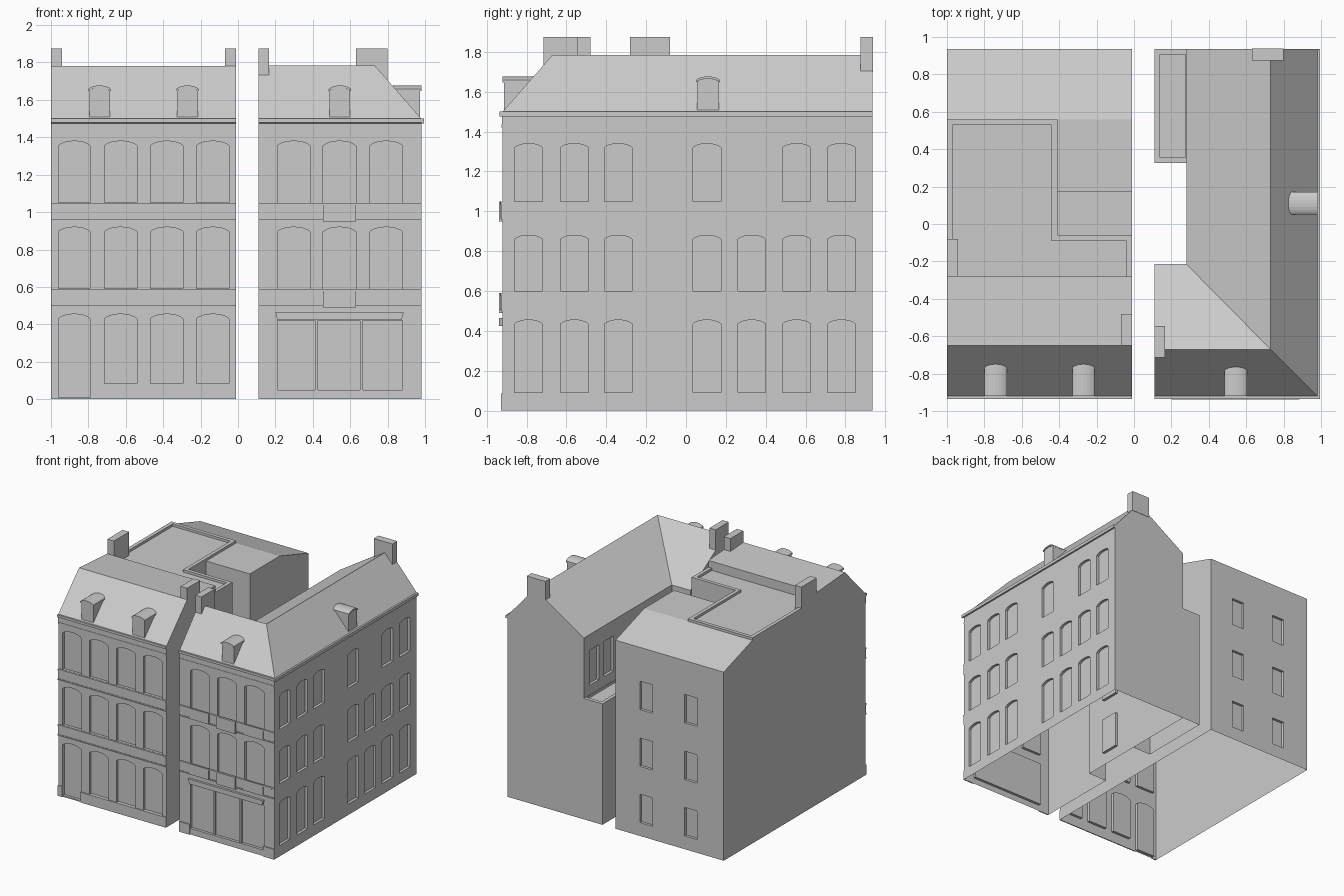
import bpy, bmesh, math

if "Cube" in bpy.data.objects:
    bpy.data.objects.remove(bpy.data.objects["Cube"])

# Placement of a 2D profile (u, v) at depth d along an axis
PLACE = {'x': lambda u, v, d: (d, u, v),
         'y': lambda u, v, d: (u, d, v),
         'z': lambda u, v, d: (u, v, d)}


def prism(bm, pts, axis, a, b):
    """Extrude a profile from depth a to depth b (b may depend on u, v)."""
    p = PLACE[axis]
    end = b if callable(b) else (lambda u, v: b)
    lo = [bm.verts.new(p(u, v, a)) for u, v in pts]
    hi = [bm.verts.new(p(u, v, end(u, v))) for u, v in pts]
    n = len(pts)
    bm.faces.new(lo)
    bm.faces.new(hi[::-1])
    for i in range(n):
        bm.faces.new((lo[i], lo[(i + 1) % n], hi[(i + 1) % n], hi[i]))


def rect(u0, u1, v0, v1):
    return [(u0, v0), (u1, v0), (u1, v1), (u0, v1)]


def box(bm, x0, x1, y0, y1, z0, z1):
    prism(bm, rect(x0, x1, y0, y1), 'z', z0, z1)


def arch(u0, u1, v0, v1, rise=0.025, n=8):
    """Rectangle with a shallow segmental arch on top."""
    c, h = (u0 + u1) / 2, (u1 - u0) / 2
    top = [(c + h * math.cos(math.pi * (0.14 + 0.72 * i / n)) / math.cos(math.pi * 0.14),
            v1 - rise + rise * (math.sin(math.pi * (0.14 + 0.72 * i / n)) - 0.426) / 0.574)
           for i in range(n + 1)]
    return [(u0, v0), (u1, v0)] + top


def finish(name, bm):
    bmesh.ops.recalc_face_normals(bm, faces=bm.faces)
    me = bpy.data.meshes.new(name)
    bm.to_mesh(me)
    bm.free()
    ob = bpy.data.objects.new(name, me)
    bpy.context.collection.objects.link(ob)
    return ob


def carve(ob, cutter_bm, strip):
    """Cut all recesses, then remove the hidden faces so the shell is open."""
    cutter = finish(ob.name + "_cutter", cutter_bm)
    mod = ob.modifiers.new("recesses", 'BOOLEAN')
    mod.operation, mod.solver, mod.object = 'DIFFERENCE', 'EXACT', cutter
    bpy.context.view_layer.objects.active = ob
    bpy.ops.object.modifier_apply(modifier=mod.name)
    bpy.data.objects.remove(cutter)
    bm = bmesh.new()
    bm.from_mesh(ob.data)
    dead = [f for f in bm.faces if any(all(abs(v.co.z - z) < 1e-4 for v in f.verts) for z in strip)]
    bmesh.ops.delete(bm, geom=dead, context='FACES')
    bm.to_mesh(ob.data)
    bm.free()


FRONT, BACK, EAVE, REC = -0.92, 0.935, 1.5, 0.022
LEFT_COLS = [(-.96, -.79), (-.715, -.54), (-.468, -.293), (-.222, -.047)]
RIGHT_COLS = [(.21, .385), (.455, .63), (.705, .88)]
SIDE_COLS = [(-.86, -.72), (-.63, -.49), (-.41, -.27), (.035, .175), (.26, .40), (.485, .625), (.71, .85)]

# Left house: side profile extruded across its width
bm = bmesh.new()
prism(bm, [(FRONT, 0), (FRONT, EAVE), (-.65, 1.78), (-.28, 1.755), (-.28, 1.68),
           (.56, 1.68), (BACK, 1.56), (BACK, 0)], 'x', -1, -.01)
left = finish("left_house", bm)
cut = bmesh.new()
for i, (a, b) in enumerate(LEFT_COLS):
    for z0, z1 in ((.01 if i == 0 else .085, .455), (.592, .92), (1.052, 1.38)):
        prism(cut, arch(a, b, z0, z1), 'y', FRONT - .05, FRONT + REC)
for x in (-.70, -.29):
    for z in (.11, .575, 1.045):
        box(cut, x - .057, x + .057, BACK - REC, BACK + .05, z, z + .235)
box(cut, -.41, .05, -.06, .17, .5, 2)
carve(left, cut, [0])

# Right house: L-shaped walls
bm = bmesh.new()
prism(bm, [(.11, FRONT), (.98, FRONT), (.98, BACK), (.28, BACK), (.28, -.215), (.11, -.215)], 'z', 0, EAVE)
right = finish("right_house", bm)
cut = bmesh.new()
for a, b in RIGHT_COLS:
    for z0, z1 in ((.505, .92), (.965, 1.38)):
        prism(cut, arch(a, b, z0, z1), 'y', FRONT - .05, FRONT + REC)
for i, (a, b) in enumerate(SIDE_COLS):
    for z0, z1 in ((.09, .455), (.60, .88), (1.05, 1.34)):
        if not (i == 4 and z0 > 1):
            prism(cut, arch(a, b, z0, z1, .02), 'x', .98 - REC, 1.05)
for y in (.61, .80):
    box(cut, .2, .28 + REC, y - .06, y + .06, 1.08, 1.37)
for z in (.1, .58, 1.06):
    box(cut, .2, .28 + REC, -.03, .13, z, z + .3)
box(cut, .21, .88, FRONT - .05, FRONT + REC, .05, .42)
carve(right, cut, [0, EAVE])

# Right roof: hipped corner with an inner valley
bm = bmesh.new()
A, B, C, D, E, F, P, Q, R = [bm.verts.new(c) for c in (
    (.11, FRONT, EAVE), (.98, FRONT, EAVE), (.98, BACK, EAVE), (.28, BACK, EAVE), (.28, -.215, EAVE),
    (.11, -.215, EAVE), (.11, -.67, 1.785), (.73, -.67, 1.785), (.73, BACK, 1.785))]
for f in ((A, B, Q, P), (B, C, R, Q), (R, D, E, Q), (Q, E, F, P), (A, P, F), (C, D, R)):
    bm.faces.new(f)
finish("right_roof", bm)

# Low annex with a terrace rim
bm = bmesh.new()
box(bm, .11, .28, .325, BACK, 0, 1.0)
annex = finish("terrace_annex", bm)
cut = bmesh.new()
box(cut, .14, .275, .355, .905, .98, 1.2)
carve(annex, cut, [0])

# Parapet rim around the flat roof of the left house
bm = bmesh.new()
for x0, x1, y0, y1 in ((-1, -.97, -.28, .56), (-.97, -.44, .53, .56), (-.44, -.41, -.09, .56),
                       (-.41, -.01, -.09, -.06), (-.04, -.01, -.28, -.09)):
    box(bm, x0, x1, y0, y1, 1.68, 1.70)
finish("roof_parapet", bm)

# Cornices: stepped profile along the fronts and the right side
CORNICE = [(FRONT, 1.42), (FRONT - .006, 1.42), (FRONT - .006, 1.435), (FRONT - .003, 1.435),
           (FRONT - .003, 1.475), (FRONT - .015, 1.48), (FRONT - .015, EAVE), (FRONT, EAVE)]
bm = bmesh.new()
prism(bm, CORNICE, 'x', -1, -.01)
prism(bm, CORNICE, 'x', .11, .98)
box(bm, .98, .995, FRONT - .015, BACK, 1.475, EAVE)
finish("cornices", bm)

# Storey bands and plinths
bm = bmesh.new()
for x0, x1 in ((-1, -.01), (.11, .98)):
    for z in (.50, .96):
        for a, b, d in ((0, .09, .005), (.078, .09, .011), (0, .01, .009)):
            box(bm, x0, x1, FRONT - d, FRONT, z + a, z + b)
for x0, x1 in ((-1, -.96), (-.79, -.01), (.11, .205), (.88, .98)):
    box(bm, x0, x1, FRONT - .008, FRONT, 0, .085)
finish("bands_and_plinths", bm)

# Balcony fronts on the right house
bm = bmesh.new()
for i, (a, b) in enumerate(RIGHT_COLS):
    for z in (.505, .965):
        if i == 1:
            box(bm, a, b, FRONT - .018, FRONT, z - .015, z + .085)
        else:
            box(bm, a, b, FRONT - .013, FRONT, z, z + .085)
finish("balconies", bm)

# Shop front: fascia board and mullions
bm = bmesh.new()
prism(bm, [(.20, .465), (.21, .425), (.875, .425), (.885, .465)], 'y', FRONT - .018, FRONT)
for x in (.42, .66):
    box(bm, x - .008, x + .008, FRONT + .008, FRONT + REC, .05, .42)
finish("shop_front", bm)

# Dormers: arched boxes whose backs follow the roof slope, with a thin cap
def dormer(axis, c, face, inward, run):
    bm = bmesh.new()
    back = lambda u, v: face + inward * (v - EAVE) * run
    prism(bm, arch(c - .055, c + .055, EAVE, 1.665, .015), axis, face + inward * .008, lambda u, v: back(u, max(v, 1.509)))
    outer = arch(c - .06, c + .06, 1.655, 1.677, .018)[2:]
    cap = outer + [(u, v - .012) for u, v in outer[::-1]]
    prism(bm, cap, axis, face, back)
    finish("dormer", bm)

for x in (-.74, -.27):
    dormer('y', x, FRONT, 1, .27 / .28)
dormer('y', .545, FRONT, 1, .25 / .285)
dormer('x', .11, .98, -1, .25 / .285)

# Chimneys
for x0, x1, y0, y1, z0 in ((-1, -.94, -.28, -.08, 1.68), (-.07, -.01, -.65, -.48, 1.76),
                           (.11, .167, -.715, -.545, 1.70), (.63, .80, .875, BACK + .003, 1.70)):
    bm = bmesh.new()
    box(bm, x0, x1, y0, y1, z0, 1.875)
    finish("chimney", bm)
